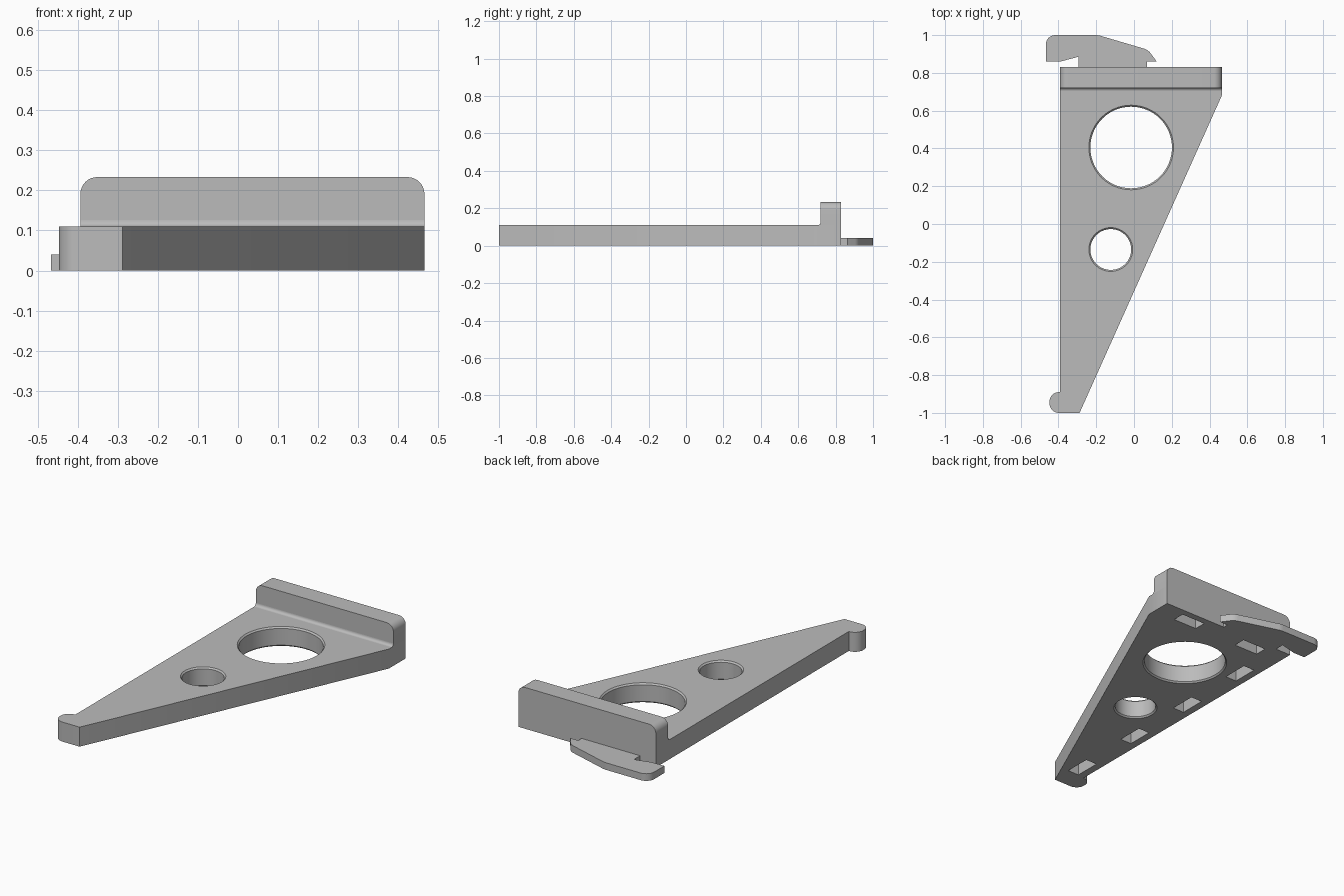
import bpy, bmesh, math
from mathutils import Vector

cube = bpy.data.objects.get("Cube")
if cube:
    bpy.data.objects.remove(cube, do_unlink=True)

grey = bpy.data.materials.new("plain grey")
grey.use_nodes = True
grey.diffuse_color = (0.5, 0.5, 0.5, 1)
grey.node_tree.nodes["Principled BSDF"].inputs["Base Color"].default_value = (0.5, 0.5, 0.5, 1)

THICK, BACK, WALL_FRONT, TOP = 0.11, 0.83, 0.72, 0.233
LEFT, RIGHT = 0.465, -0.393


def rounded(corners, steps=8):
    """Outline from (u, v, radius) corners, each rounded by a tangent arc."""
    out = []
    for i, (u, v, r) in enumerate(corners):
        p = Vector((u, v))
        if r == 0:
            out.append(p)
            continue
        a = (Vector(corners[i - 1][:2]) - p).normalized()
        b = (Vector(corners[(i + 1) % len(corners)][:2]) - p).normalized()
        half = a.angle(b) / 2
        centre = p + (a + b).normalized() * r / math.sin(half)
        start = p + a * r / math.tan(half) - centre
        end = p + b * r / math.tan(half) - centre
        sweep = start.angle(end)
        for k in range(steps + 1):
            t = k / steps
            out.append(centre + (start * math.sin((1 - t) * sweep)
                                 + end * math.sin(t * sweep)) / math.sin(sweep))
    return out


def finish(name, bm):
    bmesh.ops.recalc_face_normals(bm, faces=bm.faces)
    mesh = bpy.data.meshes.new(name)
    bm.to_mesh(mesh)
    bm.free()
    mesh.materials.append(grey)
    ob = bpy.data.objects.new(name, mesh)
    bpy.context.collection.objects.link(ob)
    return ob


def prism(name, outline, axis, lo, hi):
    """Extrude a flat outline along x, y or z."""
    place = {"x": lambda p, d: (d, p[0], p[1]),
             "y": lambda p, d: (p[0], d, p[1]),
             "z": lambda p, d: (p[0], p[1], d)}[axis]
    bm = bmesh.new()
    low = [bm.verts.new(place(p, lo)) for p in outline]
    high = [bm.verts.new(place(p, hi)) for p in outline]
    bm.faces.new(low)
    bm.faces.new(high)
    for i in range(len(low)):
        bm.faces.new((low[i - 1], low[i], high[i], high[i - 1]))
    return finish(name, bm)


def box(name, x, y, w, d, lo, hi):
    pts = [(x - w / 2, y - d / 2), (x + w / 2, y - d / 2),
           (x + w / 2, y + d / 2), (x - w / 2, y + d / 2)]
    return prism(name, pts, "z", lo, hi)


def hole_cutter(x, y, r, rim=0.008, sides=64):
    """Round cutter that flares at both faces of the plate."""
    levels = [(r + 2 * rim, -rim), (r, rim), (r, THICK - rim), (r + 2 * rim, THICK + rim)]
    bm = bmesh.new()
    rings = [[bm.verts.new((x + q * math.cos(math.tau * k / sides),
                            y + q * math.sin(math.tau * k / sides), z))
              for k in range(sides)] for q, z in levels]
    for a, b in zip(rings, rings[1:]):
        for k in range(sides):
            bm.faces.new((a[k - 1], a[k], b[k], b[k - 1]))
    bm.faces.new(rings[0])
    bm.faces.new(rings[-1])
    return finish("hole_cutter", bm)


def smooth(ob):
    bpy.ops.object.select_all(action="DESELECT")
    ob.select_set(True)
    bpy.context.view_layer.objects.active = ob
    bpy.ops.object.shade_smooth_by_angle(angle=math.radians(30))


# Tapered plate with the rounded nub at its tip
plate = prism("bracket_plate", rounded([
    (RIGHT, BACK, 0), (RIGHT, -0.89, 0), (-0.447, -0.89, 0.05),
    (-0.447, -1, 0.05), (-0.288, -1, 0), (LEFT, 0.68, 0), (LEFT, BACK, 0)]), "z", 0, THICK)

# Through holes and blind slots in the underside
cutters = [hole_cutter(-0.015, 0.405, 0.216), hole_cutter(-0.123, -0.135, 0.108)]
for i in range(4):
    cutters.append(box("slot_cutter", -0.315, 0.506 - 0.437 * i, 0.07, 0.15, -0.02, 0.07))
for x in (-0.175, 0.25):
    cutters.append(box("slot_cutter", x, 0.757, 0.15, 0.07, -0.02, 0.07))
bpy.context.view_layer.objects.active = plate
for c in cutters:
    mod = plate.modifiers.new("cut", "BOOLEAN")
    mod.operation, mod.solver, mod.object = "DIFFERENCE", "EXACT", c
    bpy.ops.object.modifier_apply(modifier=mod.name)
    bpy.data.objects.remove(c, do_unlink=True)

# Upright wall with rounded top corners
wall = prism("back_wall", rounded([
    (RIGHT, THICK, 0), (LEFT, THICK, 0), (LEFT, TOP, 0.042), (RIGHT, TOP, 0.042)]),
    "y", WALL_FRONT, BACK)

# Concave fillet where the wall meets the plate
F = 0.016
arc = [(WALL_FRONT - F + F * math.sin(t * math.pi / 12),
        THICK + F - F * math.cos(t * math.pi / 12)) for t in range(7)]
fillet = prism("wall_fillet", arc + [(WALL_FRONT, THICK)], "x", RIGHT, LEFT)

# Thin hooked latch behind the wall
latch = prism("rear_latch", rounded([
    (-0.295, BACK, 0), (-0.295, 0.885, 0), (-0.39, 0.86, 0.1), (-0.467, 0.86, 0),
    (-0.467, 1, 0.05), (-0.19, 1, 0.1), (0.075, 0.922, 0.07), (0.12, 0.86, 0),
    (0.07, 0.86, 0), (0.07, BACK, 0)]), "z", 0, 0.04)

for ob in (plate, wall, fillet, latch):
    smooth(ob)
